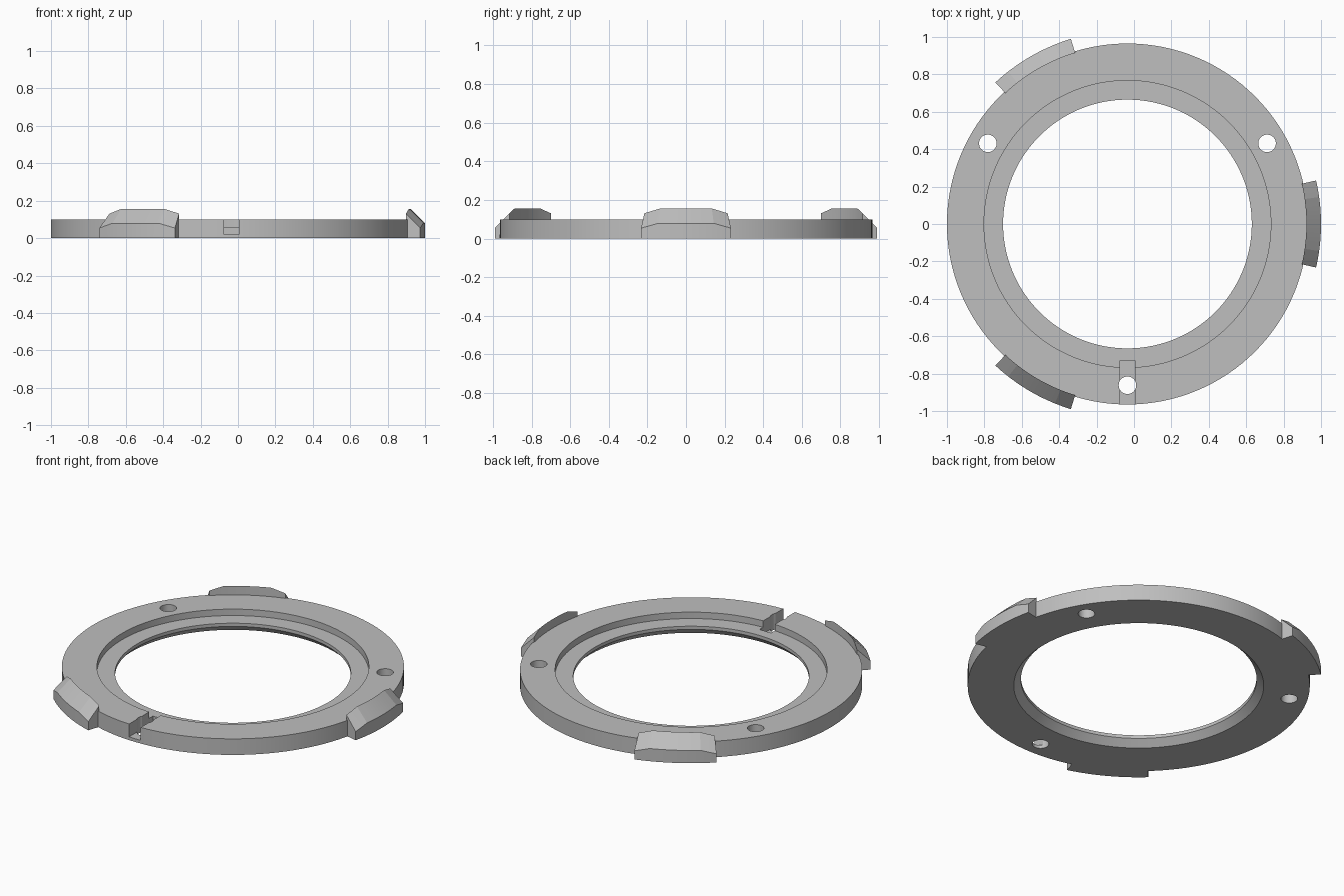
import bpy, bmesh, math
from mathutils import Matrix

CENTRE_X = -0.035
SEGMENTS = 128

if "Cube" in bpy.data.objects:
    bpy.data.objects.remove(bpy.data.objects["Cube"])

grey = bpy.data.materials.new("plain grey")
grey.use_nodes = True
grey.diffuse_color = (0.52, 0.52, 0.52, 1)
grey.node_tree.nodes["Principled BSDF"].inputs["Base Color"].default_value = (0.52, 0.52, 0.52, 1)


def make_object(name, bm):
    bmesh.ops.recalc_face_normals(bm, faces=bm.faces)
    mesh = bpy.data.meshes.new(name)
    bm.to_mesh(mesh)
    bm.free()
    mesh.materials.append(grey)
    obj = bpy.data.objects.new(name, mesh)
    bpy.context.scene.collection.objects.link(obj)
    return obj


def smooth(obj, degrees=25):
    obj.data.shade_smooth()
    obj.data.set_sharp_from_angle(angle=math.radians(degrees))


def loft(bm, sections, closed):
    """Skin quads between neighbouring profile loops, capping open ends."""
    loops = [[bm.verts.new(p) for p in s] for s in sections]
    count = len(loops)
    for i in range(count if closed else count - 1):
        a, b = loops[i], loops[(i + 1) % count]
        for j in range(len(a)):
            k = (j + 1) % len(a)
            bm.faces.new((a[j], a[k], b[k], b[j]))
    if not closed:
        bm.faces.new(loops[0])
        bm.faces.new(loops[-1])


def around(profile, angle):
    return [(CENTRE_X + r * math.cos(angle), r * math.sin(angle), z) for r, z in profile]


# Ring: recessed ledge on top, chamfered bore underneath
ring_profile = [(0.705, 0), (0.965, 0), (0.965, 0.1), (0.767, 0.1),
                (0.767, 0.06), (0.665, 0.06), (0.665, 0.04)]
bm = bmesh.new()
loft(bm, [around(ring_profile, math.tau * i / SEGMENTS) for i in range(SEGMENTS)], True)
ring = make_object("ring", bm)

# Cutters: three screw holes and a front notch
cutters = []
for i, degrees in enumerate((30, 150, 270)):
    a = math.radians(degrees)
    bm = bmesh.new()
    bmesh.ops.create_cone(bm, cap_ends=True, segments=32, radius1=0.047, radius2=0.047, depth=0.4,
                          matrix=Matrix.Translation((CENTRE_X + 0.862 * math.cos(a),
                                                     0.862 * math.sin(a), 0.05)))
    cutters.append(make_object(f"hole_cutter_{i + 1}", bm))
bm = bmesh.new()
bmesh.ops.create_cube(bm, size=1, matrix=Matrix.Translation((CENTRE_X, -0.88, 0.12))
                      @ Matrix.Diagonal((0.08, 0.3, 0.2, 1)))
cutters.append(make_object("notch_cutter", bm))

for cutter in cutters:
    cutter.hide_render = True
    mod = ring.modifiers.new(cutter.name, 'BOOLEAN')
    mod.operation = 'DIFFERENCE'
    mod.solver = 'EXACT'
    mod.object = cutter

# Bake the cuts and discard the cutters
bpy.context.view_layer.update()
cut_mesh = bpy.data.meshes.new_from_object(ring.evaluated_get(bpy.context.evaluated_depsgraph_get()))
ring.modifiers.clear()
ring.data = cut_mesh
for cutter in cutters:
    bpy.data.objects.remove(cutter)
smooth(ring)

# Rim tabs: sloped tops that drop towards both ends
offsets = [-13, -10.5, -8, -5.3, -2.7, 0, 2.7, 5.3, 8, 10.5, 13]
for name, middle in (("left_tab", 0), ("back_right_tab", 120), ("front_right_tab", 240)):
    sections = []
    for offset in offsets:
        drop = 0.025 * max(0, abs(offset) - 8) / 5
        profile = [(0.957, 0), (1.035, 0), (1.035, 0.079 - drop), (0.957, 0.156 - drop)]
        sections.append(around(profile, math.radians(middle + offset)))
    bm = bmesh.new()
    loft(bm, sections, False)
    smooth(make_object(name, bm), 10)
